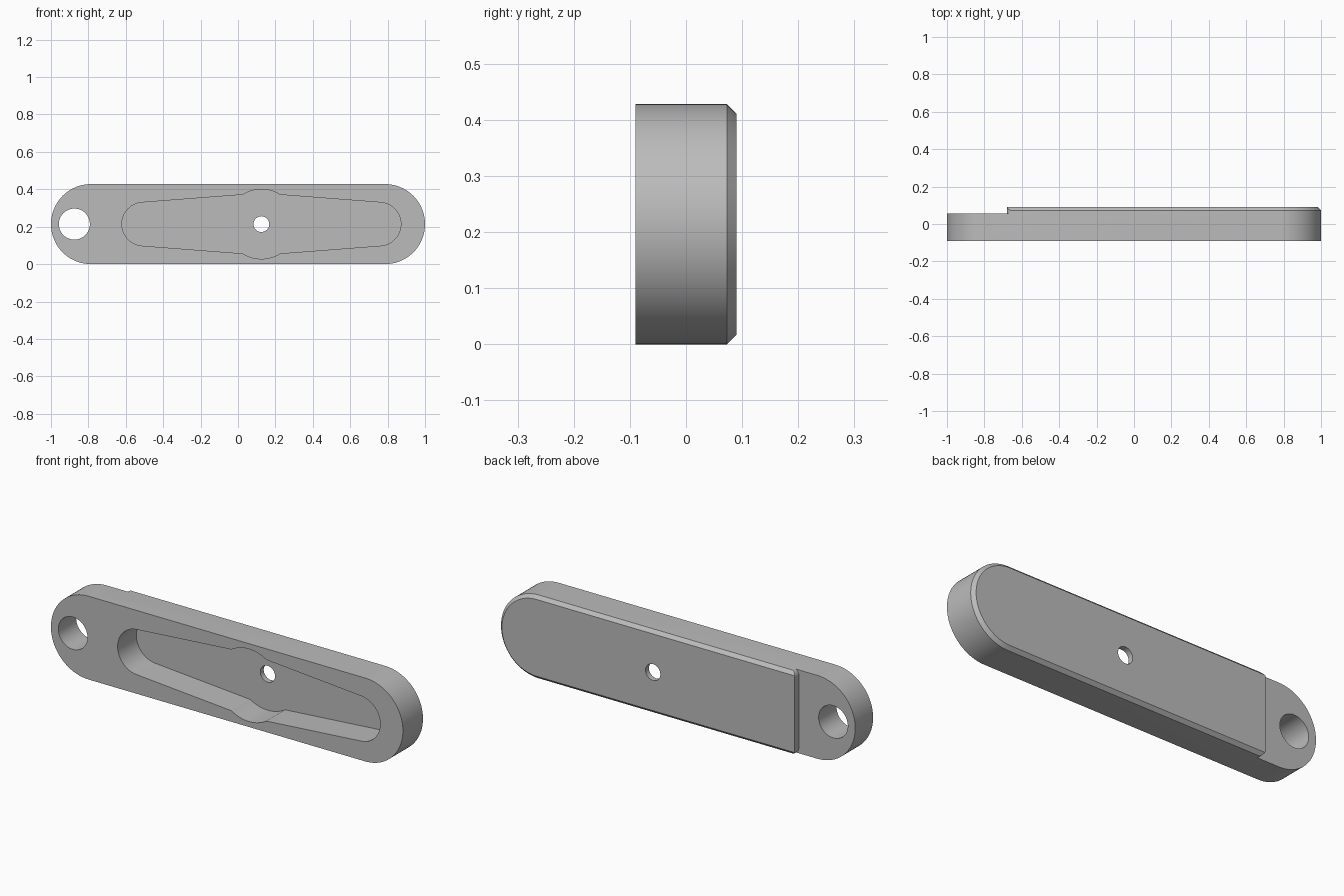
import bpy
import bmesh
from math import sin, cos, pi, acos, atan2

cube = bpy.data.objects.get("Cube")
if cube:
    bpy.data.objects.remove(cube)

MID = 0.214          # height of the long axis, also the end radius
BACK = 0.09          # half thickness
HUB_X = 0.125        # small hole and pocket bulge centre

grey = bpy.data.materials.new("plain grey")
grey.use_nodes = True
grey.diffuse_color = (0.5, 0.5, 0.5, 1)
grey.node_tree.nodes["Principled BSDF"].inputs["Base Color"].default_value = (0.5, 0.5, 0.5, 1)


def arc(cx, cz, r, a, b, n):
    return [(cx + r * cos(a + (b - a) * i / n), cz + r * sin(a + (b - a) * i / n))
            for i in range(n + 1)]


def stadium(r):
    e = 1 - MID
    return arc(e, MID, r, -pi / 2, pi / 2, 40) + arc(-e, MID, r, pi / 2, 3 * pi / 2, 40)


def loft(name, sections):
    """Solid through matching outlines in XZ, each given with its depth y."""
    bm = bmesh.new()
    rings = [[bm.verts.new((x, y, z)) for x, z in pts] for y, pts in sections]
    n = len(rings[0])
    for lower, upper in zip(rings, rings[1:]):
        for i in range(n):
            j = (i + 1) % n
            bm.faces.new((lower[i], lower[j], upper[j], upper[i]))
    bm.faces.new(rings[0])
    bm.faces.new(rings[-1])
    bmesh.ops.recalc_face_normals(bm, faces=bm.faces)
    mesh = bpy.data.meshes.new(name)
    bm.to_mesh(mesh)
    bm.free()
    mesh.materials.append(grey)
    obj = bpy.data.objects.new(name, mesh)
    bpy.context.collection.objects.link(obj)
    return obj


def cut(target, name, y0, y1, pts):
    cutter = loft(name, [(y0, pts), (y1, pts)])
    cutter.hide_render = True
    bpy.context.view_layer.objects.active = target
    mod = target.modifiers.new(name, 'BOOLEAN')
    mod.operation = 'DIFFERENCE'
    mod.solver = 'EXACT'
    mod.object = cutter
    bpy.ops.object.modifier_apply(modifier=mod.name)
    bpy.data.objects.remove(cutter)


# Round-ended bar with a chamfered back rim
bar = loft("handle_bar", [(-BACK, stadium(MID)), (0.073, stadium(MID)),
                          (BACK, stadium(MID - 0.017))])

# Lowered ledge at the eyelet end, with softened corners on the raised panel
STEP, SOFT = -0.68, 0.03
low = arc(STEP + SOFT, SOFT - 0.002, SOFT, -pi / 2, -pi, 6)
high = [(x, 2 * MID - z) for x, z in reversed(low)]
cut(bar, "ledge_cutter", 0.055, 0.2,
    [(-1.1, -0.1), (STEP + SOFT, -0.1)] + low + high
    + [(STEP + SOFT, 0.53), (-1.1, 0.53)])

# Tapered pocket in the front, bulging around the small hole
END, HUB = 0.116, 0.186
half = 0.63
tilt = acos((0.16 - END) / half) - pi / 2 + pi / 2   # direction of the sloped side's normal
join = atan2(0.158, 0.1)
pocket = (arc(HUB_X + half, MID, END, -tilt, tilt, 32)
          + arc(HUB_X, MID, HUB, join, pi - join, 16)
          + arc(HUB_X - half, MID, END, pi - tilt, pi + tilt, 32)
          + arc(HUB_X, MID, HUB, pi + join, 2 * pi - join, 16))
cut(bar, "pocket_cutter", -0.2, 0.062, pocket)

# Eyelet and small through hole
for name, x, r in (("eyelet_cutter", -0.875, 0.083), ("pin_hole_cutter", HUB_X, 0.042)):
    cut(bar, name, -0.3, 0.3, arc(x, MID, r, 0, 2 * pi, 48)[:-1])

bpy.ops.object.select_all(action='DESELECT')
bar.select_set(True)
bpy.context.view_layer.objects.active = bar
bpy.ops.object.shade_smooth_by_angle(angle=pi / 8)
